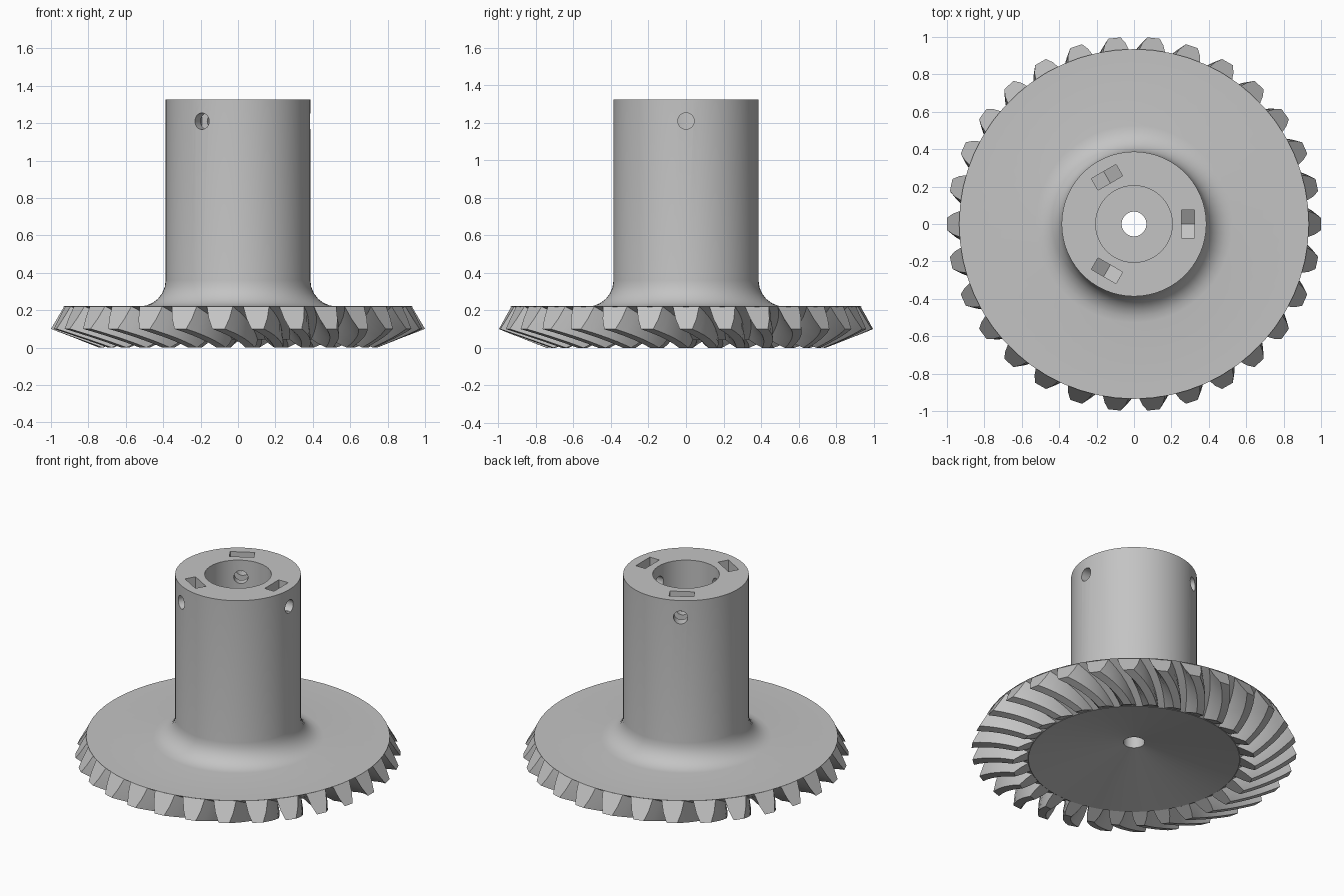
import bpy, bmesh
from math import sin, cos, pi, radians
from mathutils import Matrix, Vector

cube = bpy.data.objects.get("Cube")
if cube:
    bpy.data.objects.remove(cube, do_unlink=True)

GREY = (0.55, 0.55, 0.55, 1)
metal = bpy.data.materials.new("plain_grey")
metal.use_nodes = True
metal.diffuse_color = GREY
metal.node_tree.nodes["Principled BSDF"].inputs["Base Color"].default_value = GREY

TEETH = 30
HOLE_Z = 1.21


def finish(name, bm):
    """Turn a bmesh into a named object with clean outward normals."""
    bmesh.ops.remove_doubles(bm, verts=bm.verts, dist=1e-5)
    bmesh.ops.recalc_face_normals(bm, faces=bm.faces)
    mesh = bpy.data.meshes.new(name)
    bm.to_mesh(mesh)
    bm.free()
    mesh.materials.append(metal)
    obj = bpy.data.objects.new(name, mesh)
    bpy.context.collection.objects.link(obj)
    return obj


def activate(obj):
    bpy.ops.object.select_all(action="DESELECT")
    obj.select_set(True)
    bpy.context.view_layer.objects.active = obj


def lathe(name, profile, steps):
    """Spin a closed (radius, height) outline around the z axis."""
    bm = bmesh.new()
    verts = [bm.verts.new((r, 0, z)) for r, z in profile]
    edges = [bm.edges.new((verts[i - 1], v)) for i, v in enumerate(verts)]
    bmesh.ops.spin(bm, geom=verts + edges, cent=(0, 0, 0), axis=(0, 0, 1),
                   angle=2 * pi, steps=steps, use_merge=True)
    return finish(name, bm)


def prism(name, outline, x0, x1, angle):
    """Extrude a (y, z) outline along x, then turn it about the z axis."""
    bm = bmesh.new()
    face = bm.faces.new([bm.verts.new((x0, y, z)) for y, z in outline])
    out = bmesh.ops.extrude_face_region(bm, geom=[face])
    moved = [v for v in out["geom"] if isinstance(v, bmesh.types.BMVert)]
    bmesh.ops.translate(bm, verts=moved, vec=(x1 - x0, 0, 0))
    bm.transform(Matrix.Rotation(angle, 4, "Z"))
    return finish(name, bm)


def cut(target, cutter):
    cutter.hide_render = True
    mod = target.modifiers.new("cut", "BOOLEAN")
    mod.operation = "DIFFERENCE"
    mod.solver = "EXACT"
    mod.object = cutter
    activate(target)
    bpy.ops.object.modifier_apply(modifier=mod.name)
    bpy.data.objects.remove(cutter, do_unlink=True)


# Gear blank and hub: dished underside, root cone, fillet, tube, blind bore
fillet = [(0.527 - 0.14 * sin(a), 0.36 - 0.14 * cos(a))
          for a in (radians(15 * i) for i in range(7))]
profile = ([(0.066, 0.16), (0.65, 0.042), (0.935, 0.222)] + fillet +
           [(0.387, 1.325), (0.205, 1.325), (0.205, 0.24), (0.066, 0.24)])
body = lathe("gear_body_and_hub", profile, 60)

# Three nut pockets with pointed floors, each crossed by a round screw hole
pocket = [(-0.076, 1.4), (-0.076, HOLE_Z - 0.044), (0, HOLE_Z - 0.088),
          (0.076, HOLE_Z - 0.044), (0.076, 1.4)]
circle = [(0.044 * cos(i * pi / 12), HOLE_Z + 0.044 * sin(i * pi / 12)) for i in range(24)]
for k in range(3):
    turn = k * 2 * pi / 3
    cut(body, prism("pocket_cutter", pocket, 0.253, 0.324, turn))
    cut(body, prism("screw_hole_cutter", circle, 0.1, 0.5, turn))
activate(body)
bpy.ops.object.shade_smooth_by_angle(angle=radians(30))

# Spiral teeth: each is a tapered section swept inward along the root cone
ROOT = (Vector((0.931, 0.2215)), Vector((0.65, 0.046)))
TIP = (Vector((1.0, 0.1)), Vector((0.745, 0.0)))
SECTION = [(0, -4.3), (0.55, -3.3), (1, -1.9), (1, 1.9), (0.55, 3.3), (0, 4.3)]
TWIST = 11
STEPS = 6

bm = bmesh.new()
for tooth in range(TEETH):
    rings = []
    for s in range(STEPS + 1):
        t = s / STEPS
        lean = TWIST * (1.25 * t - 0.25 * t * t)
        root, tip = ROOT[0].lerp(ROOT[1], t), TIP[0].lerp(TIP[1], t)
        ring = []
        for height, offset in SECTION:
            r, z = root.lerp(tip, height)
            a = radians(tooth * 360 / TEETH + lean + offset)
            ring.append(bm.verts.new((r * cos(a), r * sin(a), z)))
        rings.append(ring)
    for a, b in zip(rings, rings[1:]):
        for i in range(len(SECTION)):
            bm.faces.new((a[i - 1], a[i], b[i], b[i - 1]))
    bm.faces.new(rings[0])
    bm.faces.new(rings[-1])
teeth = finish("spiral_teeth", bm)
activate(teeth)
bpy.ops.object.shade_smooth_by_angle(angle=radians(22))
